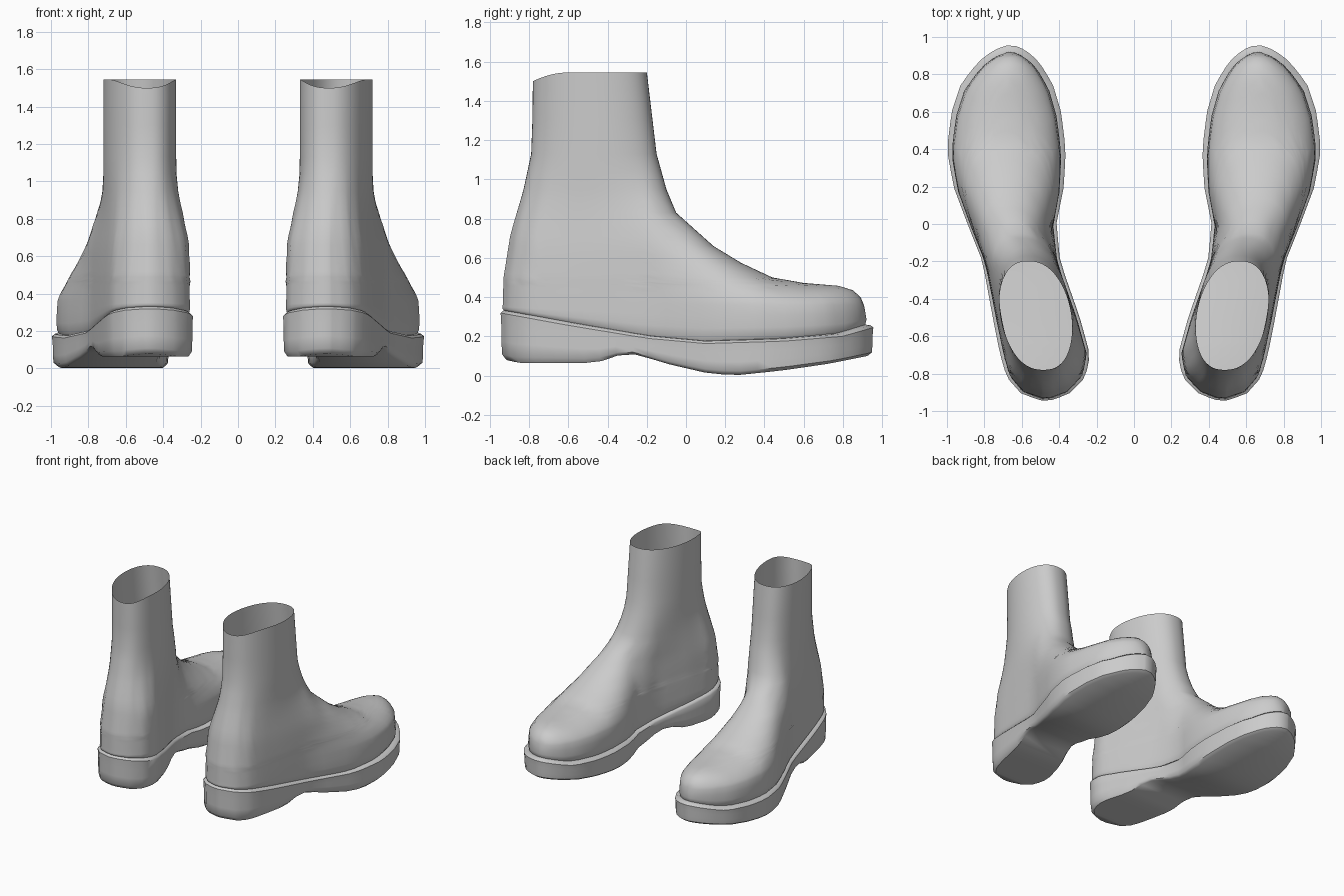
import bpy, bmesh, math

if "Cube" in bpy.data.objects:
    bpy.data.objects.remove(bpy.data.objects["Cube"])

N = 64  # points around each ring

# plan outline of one sole: y, inner x, outer x
OUTLINE = [(-.945, .45, .49), (-.91, .35, .60), (-.82, .26, .68), (-.7, .235, .715),
           (-.5, .29, .755), (-.2, .395, .81), (0, .415, .89), (.2, .375, .965),
           (.4, .365, 1.0), (.6, .39, .975), (.75, .435, .925), (.87, .51, .83),
           (.93, .58, .75), (.955, .64, .68)]
# side profiles: (y, z)
SOLE_BOTTOM = [(-.95, .08), (-.88, .065), (-.47, .065), (-.32, .115), (-.25, .105), (-.1, .06),
               (.1, .015), (.25, 0), (.5, .025), (.75, .06), (.955, .10)]
SOLE_EDGE = [(-.95, .32), (-.88, .307), (-.6, .256), (-.2, .19), (.1, .163), (.5, .175),
             (.8, .2), (.955, .245)]
INSTEP = [(-.2, 1.55), (-.15, 1.13), (-.1, .95), (-.05, .83), (.14, .66), (.28, .575),
          (.44, .5), (.6, .472), (.78, .457), (.85, .435), (.89, .4), (.92, .33)]
HEEL_BACK = [(.33, -.935), (.5, -.93), (.72, -.895), (.94, -.83), (1.15, -.785), (1.55, -.78)]


def interp(table, v, col=1):
    if v <= table[0][0]:
        return table[0][col]
    for a, b in zip(table, table[1:]):
        if v <= b[0]:
            f = (v - a[0]) / (b[0] - a[0])
            return a[col] + f * (b[col] - a[col])
    return table[-1][col]


FRONT = sorted((z, y) for y, z in INSTEP)


def plan(y):
    a, b = interp(OUTLINE, y, 1), interp(OUTLINE, y, 2)
    return (a + b) / 2, (b - a) / 2


def angles():
    return [2 * math.pi * i / N for i in range(N)]


def sole_ring(inset, height):
    pts = []
    for th in angles():
        y = .005 + .95 * math.cos(th)
        c, hw = plan(y)
        side = 1 if math.sin(th) >= 0 else -1
        pts.append((c + side * hw * (1 - inset / .3), y * (1 - inset / .95), height(y)))
    return pts


def upper_ring(z, inset=0):
    """Horizontal slice: foot shape low down, blending to an egg-shaped shaft."""
    back, front = interp(HEEL_BACK, z), interp(FRONT, z)
    m = min(1, max(0, (z - .62) / .5))
    m = m * m * (3 - 2 * m)
    pts = []
    for th in angles():
        co, si = math.cos(th), math.sin(th)
        y = (front + back) / 2 + (front - back) / 2 * co
        t = (1 + co) / 2
        c, hw = plan(y + (-.945 - back) * (1 - t) + .035 * t)
        top = interp(INSTEP, y)
        u = min(1, max(0, (z - .3) / max(.001, top - .3)))
        hw *= .93 * math.sqrt(max(0, 1 - u ** 2.2)) * (1 - inset / .3)
        foot = c + (hw if si >= 0 else -hw)
        shaft = .525 + .19 * math.copysign(abs(si) ** .85, si) + .04 * co
        pts.append((foot + m * (shaft - foot), y * (1 - inset / .95), z))
    return pts


def loft(name, rings, caps=()):
    bm = bmesh.new()
    vs = [[bm.verts.new(p) for p in r] for r in rings]
    for a, b in zip(vs, vs[1:]):
        for i in range(N):
            j = (i + 1) % N
            bm.faces.new((a[i], a[j], b[j], b[i]))
    for k in caps:  # quad strip joining left and right halves of a ring
        r = vs[k]
        for i in range(N // 2):
            quad = []
            for v in (r[i], r[i + 1], r[(-i - 1) % N], r[-i % N]):
                if v not in quad:
                    quad.append(v)
            bm.faces.new(quad)
    bmesh.ops.remove_doubles(bm, verts=bm.verts, dist=.0005)
    bmesh.ops.recalc_face_normals(bm, faces=bm.faces)
    me = bpy.data.meshes.new(name)
    bm.to_mesh(me)
    bm.free()
    ob = bpy.data.objects.new(name, me)
    bpy.context.collection.objects.link(ob)
    bpy.ops.object.select_all(action='DESELECT')
    ob.select_set(True)
    bpy.context.view_layer.objects.active = ob
    bpy.ops.object.shade_smooth_by_angle(angle=math.radians(45))
    ob.modifiers.new("pair", 'MIRROR').use_mirror_merge = False
    return ob


# Sole: arched bottom, rounded lower edge, crisp upper edge, welt running in
def bottom(y): return interp(SOLE_BOTTOM, y)
def edge(y): return interp(SOLE_EDGE, y)


def between(f):
    return lambda y: bottom(y) + f * (edge(y) - bottom(y))


loft("sole", [sole_ring(.03, bottom), sole_ring(.008, between(.12)),
              sole_ring(.004, between(.4)), sole_ring(.004, between(.7)), sole_ring(0, edge),
              sole_ring(.015, lambda y: edge(y) + .012),
              sole_ring(.045, lambda y: edge(y) + .015)], caps=(0, -1))

# Upper: lower rings follow the slanted welt, the rest are level slices
rings = []
for f, inset in ((0, .02), (.12, .006), (.35, 0), (.7, 0)):
    rings.append([(x, y, edge(y) + .012 + f * (.36 - edge(y) - .012))
                  for x, y, z in upper_ring(.31 + .05 * f, inset)])
for z in (.36, .38, .4, .42, .435, .446, .457, .464, .472, .48, .49, .5, .52, .545, .575,
          .615, .66, .71, .77, .83, .89, .95, 1.04, 1.13, 1.3, 1.45):
    rings.append(upper_ring(z))
# rim dips at the back
rings.append([(x, y, z - .045 * max(0, (-.6 - y) / .18) ** 2) for x, y, z in upper_ring(1.545)])
loft("boot_upper", rings)
